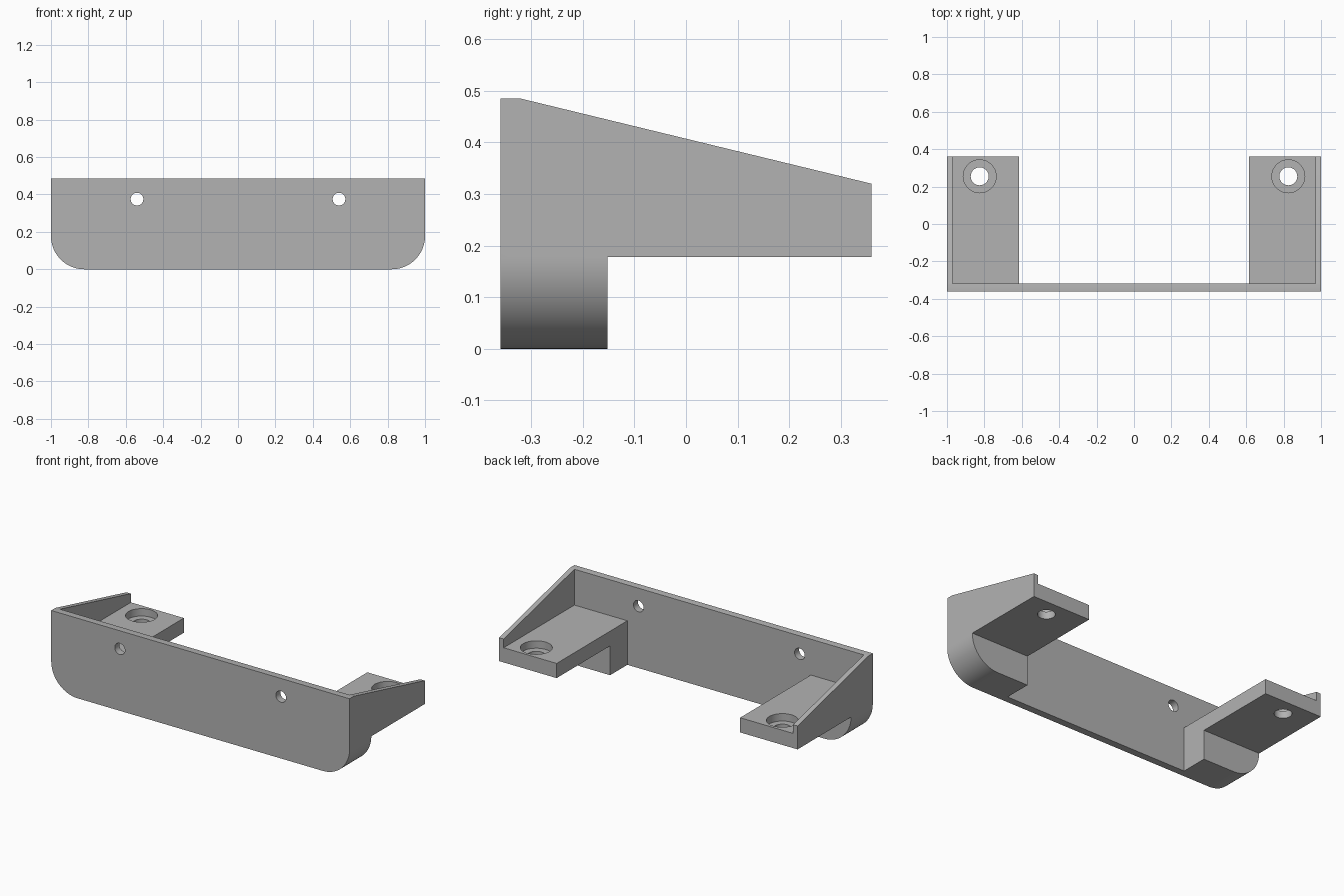
import bpy, bmesh, math
from mathutils import Vector

default = bpy.data.objects.get("Cube")
if default:
    bpy.data.objects.remove(default, do_unlink=True)

# Main dimensions
HALF_W, HALF_D, HEIGHT = 1.0, 0.36, 0.485
RADIUS = 0.178                      # lower corners, also the shelf underside
PLATE_BACK, BLOCK_BACK = -0.317, -0.152
SHELF_IN, WALL_IN, SHELF_TOP = 0.615, 0.97, 0.267
BORE_DEPTH = 0.045
FAR = 2.0                           # cutter overshoot

grey = bpy.data.materials.new("grey plastic")
grey.use_nodes = True
grey.diffuse_color = (0.45, 0.45, 0.45, 1)
grey.node_tree.nodes["Principled BSDF"].inputs["Base Color"].default_value = grey.diffuse_color


def prism(name, points, axis, start, end):
    """Extrude a closed 2D profile along an axis."""
    place = {"x": lambda a, b: (start, a, b),
             "y": lambda a, b: (a, start, b),
             "z": lambda a, b: (a, b, start)}[axis]
    bm = bmesh.new()
    face = bm.faces.new([bm.verts.new(place(a, b)) for a, b in points])
    moved = bmesh.ops.extrude_face_region(bm, geom=[face])["geom"]
    offset = Vector([(end - start) * (axis == k) for k in "xyz"])
    bmesh.ops.translate(bm, vec=offset,
                        verts=[v for v in moved if isinstance(v, bmesh.types.BMVert)])
    bmesh.ops.recalc_face_normals(bm, faces=bm.faces)
    mesh = bpy.data.meshes.new(name)
    bm.to_mesh(mesh)
    bm.free()
    mesh.materials.append(grey)
    obj = bpy.data.objects.new(name, mesh)
    bpy.context.collection.objects.link(obj)
    return obj


def arc(cx, cy, r, start, end, steps):
    angles = [math.radians(start + (end - start) * i / steps) for i in range(steps + 1)]
    return [(cx + r * math.cos(a), cy + r * math.sin(a)) for a in angles]


def cut(body, cutter):
    """Subtract the cutter from the body and discard it."""
    mod = body.modifiers.new("cut", "BOOLEAN")
    mod.operation, mod.solver, mod.object = "DIFFERENCE", "EXACT", cutter
    bpy.context.view_layer.objects.active = body
    bpy.ops.object.modifier_apply(modifier=mod.name)
    bpy.data.objects.remove(cutter, do_unlink=True)


def drill(body, a, b, r, axis, start, end):
    cut(body, prism("drill_cutter", arc(a, b, r, 0, 360, 48)[:-1], axis, start, end))


# Full block with rounded lower corners
cx = HALF_W - RADIUS
outline = (arc(-cx, RADIUS, RADIUS, 180, 270, 24) + arc(cx, RADIUS, RADIUS, 270, 360, 24)
           + [(HALF_W, HEIGHT), (-HALF_W, HEIGHT)])
bracket = prism("mounting_bracket", outline, "y", -HALF_D, HALF_D)

# T-shaped hollow behind the front plate leaves the shelves and side walls
hollow = [(-SHELF_IN, -FAR), (SHELF_IN, -FAR), (SHELF_IN, SHELF_TOP), (WALL_IN, SHELF_TOP),
          (WALL_IN, FAR), (-WALL_IN, FAR), (-WALL_IN, SHELF_TOP), (-SHELF_IN, SHELF_TOP)]
cut(bracket, prism("hollow_cutter", hollow, "y", PLATE_BACK, FAR))

# Space under the shelves, behind the support blocks
under = [(BLOCK_BACK, -FAR), (FAR, -FAR), (FAR, RADIUS), (BLOCK_BACK, RADIUS)]
cut(bracket, prism("underside_cutter", under, "x", -FAR, FAR))

# Sloping top of the side walls
slope = (0.32 - HEIGHT) / (HALF_D + 0.32)
top = [(-0.32, HEIGHT), (FAR, HEIGHT + slope * (FAR + 0.32)), (FAR, FAR), (-0.32, FAR)]
cut(bracket, prism("slope_cutter", top, "x", -FAR, FAR))

# Screw holes: plain in the plate, counterbored in the shelves
for side in (-1, 1):
    drill(bracket, side * 0.54, 0.375, 0.034, "y", -FAR, 0)
    drill(bracket, side * 0.825, 0.255, 0.048, "z", -FAR, FAR)
    drill(bracket, side * 0.825, 0.255, 0.088, "z", SHELF_TOP - BORE_DEPTH, FAR)

# Smooth the curved surfaces, keep the edges crisp
bpy.ops.object.select_all(action="DESELECT")
bracket.select_set(True)
bpy.context.view_layer.objects.active = bracket
bpy.ops.object.shade_smooth_by_angle(angle=math.radians(30))
